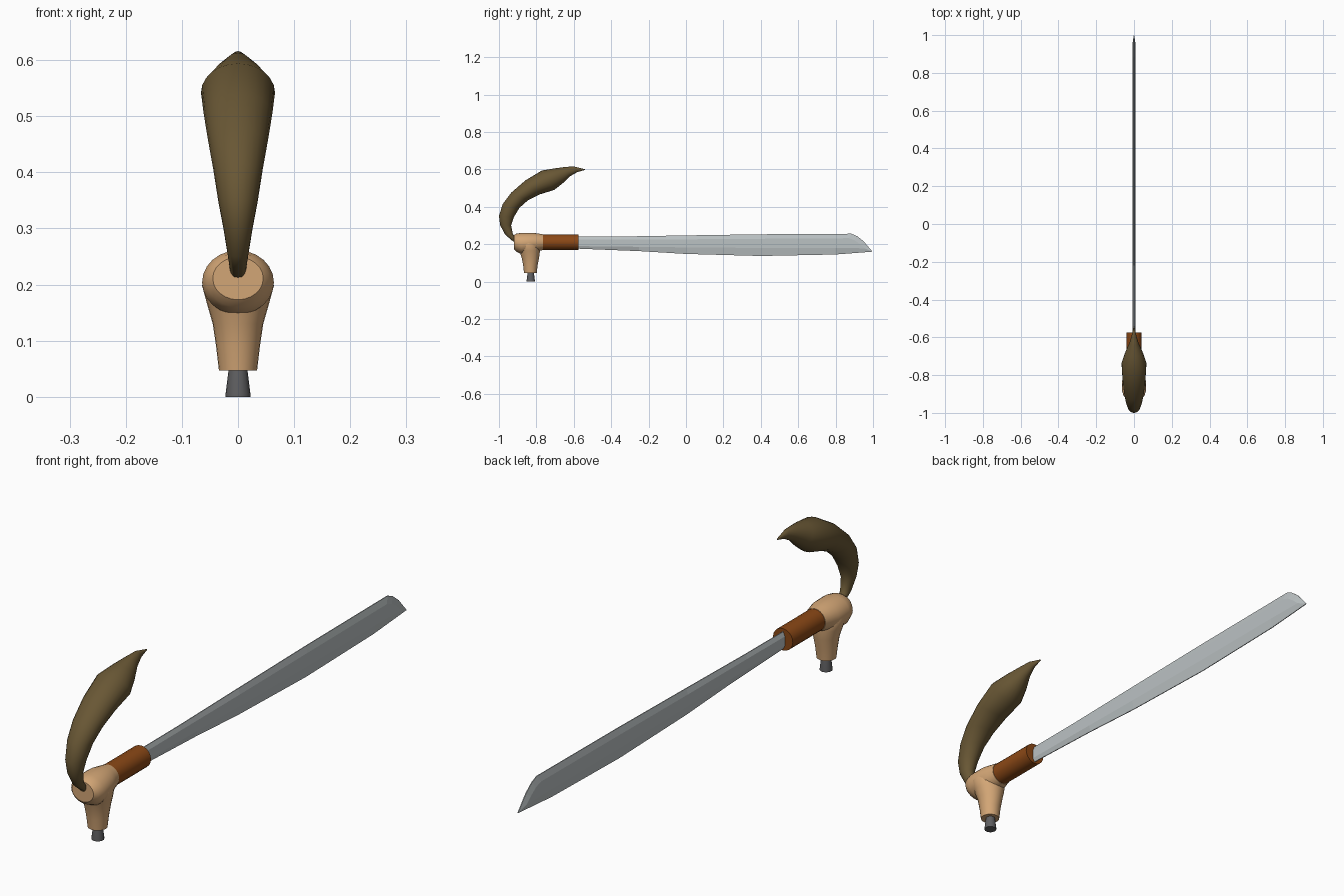
import bpy, bmesh, math
from mathutils import Vector

if "Cube" in bpy.data.objects:
    bpy.data.objects.remove(bpy.data.objects["Cube"])


def material(name, rgb):
    m = bpy.data.materials.new(name)
    m.diffuse_color = (*rgb, 1)
    m.use_nodes = True
    m.node_tree.nodes["Principled BSDF"].inputs["Base Color"].default_value = m.diffuse_color
    return m


STEEL = material("steel", (0.50, 0.54, 0.55))
GRIP = material("saddle brown", (0.258, 0.065, 0.008))
WOOD = material("tan wood", (0.65, 0.38, 0.18))
TAIL = material("olive brown", (0.14, 0.095, 0.035))
PEG = material("dark grey", (0.115, 0.115, 0.12))


def finish(name, bm, mat, angle=None):
    bmesh.ops.recalc_face_normals(bm, faces=bm.faces)
    me = bpy.data.meshes.new(name)
    bm.to_mesh(me)
    bm.free()
    me.materials.append(mat)
    ob = bpy.data.objects.new(name, me)
    bpy.context.collection.objects.link(ob)
    if angle:
        bpy.ops.object.select_all(action='DESELECT')
        ob.select_set(True)
        bpy.context.view_layer.objects.active = ob
        bpy.ops.object.shade_smooth_by_angle(angle=math.radians(angle))
    return ob


def loft(name, rings, mat, sides=20, angle=40):
    """Skin ellipses given as (centre, half-axis a, half-axis b)."""
    bm = bmesh.new()
    loops = []
    for c, a, b in rings:
        c, a, b = Vector(c), Vector(a), Vector(b)
        loops.append([bm.verts.new(c + a * math.cos(t) + b * math.sin(t))
                      for t in (2 * math.pi * i / sides for i in range(sides))])
    for p, q in zip(loops, loops[1:]):
        for i in range(sides):
            j = (i + 1) % sides
            bm.faces.new((p[i], p[j], q[j], q[i]))
    bm.faces.new(loops[0])
    bm.faces.new(loops[-1])
    return finish(name, bm, mat, angle)


def along_y(y, rx, rz, z):
    return (0, y, z), (rx, 0, 0), (0, 0, rz)


def along_z(z, rx, ry, y):
    return (0, y, z), (rx, 0, 0), (0, ry, 0)


# pommel head: rounded barrel lying along y
loft("pommel_head", [along_y(*r) for r in [
    (-.92, .045, .038, .211), (-.908, .056, .048, .208), (-.88, .064, .057, .204),
    (-.82, .060, .053, .208), (-.79, .050, .047, .210), (-.765, .043, .042, .211)]], WOOD, 24)

# stem flaring up into the head
loft("pommel_stem", [along_z(*r) for r in [
    (.047, .034, .034, -.832), (.09, .039, .039, -.832), (.13, .045, .047, -.832),
    (.165, .055, .055, -.836), (.198, .064, .060, -.842), (.222, .056, .050, -.842)]], WOOD, 24)

# metal peg under the stem
loft("peg", [along_z(*r) for r in [
    (0, .022, .022, -.83), (.006, .022, .022, -.83), (.055, .016, .016, -.83)]], PEG, 16)

# grip
loft("grip", [along_y(*r) for r in [
    (-.80, .041, .041, .211), (-.574, .041, .041, .211)]], GRIP, 20)

# curved tail plume: outer point, inner point (y, z) and half width
plume = [
    ((-.922, .213), (-.895, .222), .013), ((-.966, .25), (-.925, .252), .018),
    ((-.993, .30), (-.935, .30), .026), ((-1.0, .35), (-.92, .345), .035),
    ((-.98, .415), (-.89, .395), .044), ((-.935, .475), (-.845, .435), .053),
    ((-.86, .54), (-.78, .467), .061), ((-.77, .594), (-.705, .490), .066),
    ((-.705, .605), (-.66, .525), .047), ((-.645, .613), (-.62, .563), .025),
    ((-.60, .616), (-.58, .586), .012), ((-.541, .601), (-.54, .597), .002)]
loft("tail_plume", [((0, (o[0] + i[0]) / 2, (o[1] + i[1]) / 2), (w, 0, 0),
                     (0, (o[0] - i[0]) / 2, (o[1] - i[1]) / 2)) for o, i, w in plume],
     TAIL, 24, 60)

# blade: thin outline edge, thicker inner panel on both sides (outer y, z, inner y, z)
blade = [
    (-.60, .240, -.60, .224), (-.35, .241, -.35, .225), (0, .247, 0, .226),
    (.40, .253, .40, .229), (.885, .256, .87, .232), (.915, .243, .90, .222),
    (.95, .215, .93, .200), (.997, .160, .955, .178), (.80, .145, .80, .180),
    (.40, .137, .40, .180), (0, .148, 0, .183), (-.25, .163, -.25, .186),
    (-.60, .177, -.60, .190)]
bm = bmesh.new()
edges = []
for s in (-1, 1):
    outer = [bm.verts.new((s * .0015, a, b)) for a, b, _, _ in blade]
    inner = [bm.verts.new((s * .008, c, d)) for _, _, c, d in blade]
    edges.append(outer)
    bm.faces.new(inner)
    for k in range(len(blade)):
        j = (k + 1) % len(blade)
        bm.faces.new((outer[k], outer[j], inner[j], inner[k]))
for k in range(len(blade)):
    j = (k + 1) % len(blade)
    bm.faces.new((edges[0][k], edges[0][j], edges[1][j], edges[1][k]))
finish("blade", bm, STEEL)
